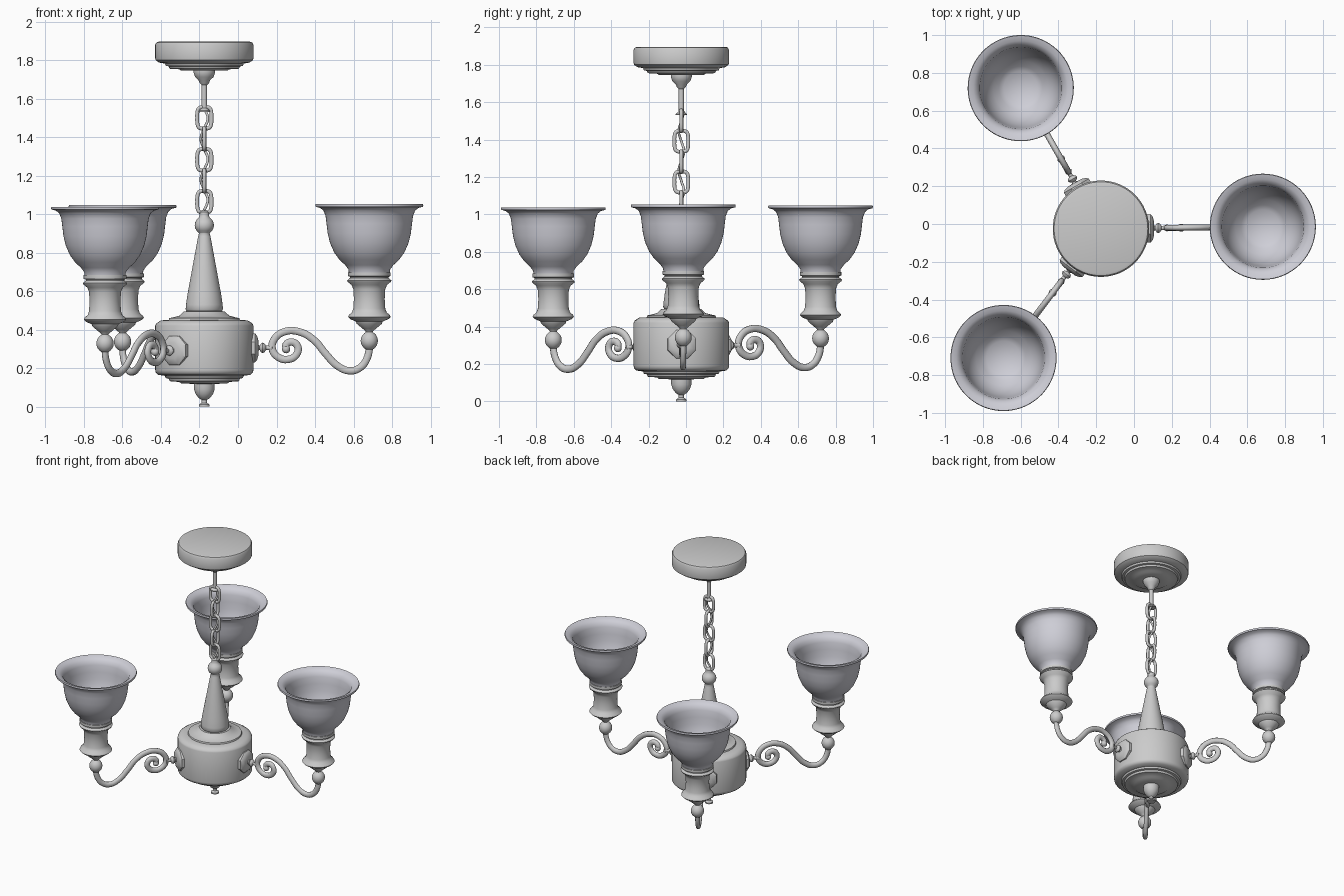
import bpy, bmesh, math
from mathutils import Matrix, Vector

CENTRE = Matrix.Translation((-0.175, -0.025, 0))

glass = bpy.data.materials.new("frosted_glass")
glass.diffuse_color = (0.62, 0.62, 0.68, 1)


def finish(obj, angle=40):
    bpy.ops.object.select_all(action='DESELECT')
    obj.select_set(True)
    bpy.context.view_layer.objects.active = obj
    if obj.type == 'CURVE':
        bpy.ops.object.convert(target='MESH')
        obj = bpy.context.view_layer.objects.active
    bpy.ops.object.shade_smooth_by_angle(angle=math.radians(angle))
    return obj


def lathe(name, profile, matrix, segs=48, angle=40):
    """Revolve (radius, height) points around local z."""
    bm = bmesh.new()
    vs = [bm.verts.new((r, 0, z)) for r, z in profile]
    es = [bm.edges.new(p) for p in zip(vs, vs[1:])]
    bmesh.ops.spin(bm, geom=vs + es, cent=(0, 0, 0), axis=(0, 0, 1),
                   angle=2 * math.pi, steps=segs, use_duplicate=False)
    bmesh.ops.remove_doubles(bm, verts=bm.verts, dist=1e-4)
    bmesh.ops.recalc_face_normals(bm, faces=bm.faces)
    me = bpy.data.meshes.new(name)
    bm.to_mesh(me)
    bm.free()
    obj = bpy.data.objects.new(name, me)
    obj.matrix_world = matrix
    bpy.context.collection.objects.link(obj)
    return finish(obj, angle)


def tube(name, points, radius, matrix, cyclic=False, res=8):
    """Smooth round tube through the given points."""
    cu = bpy.data.curves.new(name, 'CURVE')
    cu.dimensions = '3D'
    cu.bevel_depth = radius
    cu.bevel_resolution = 3
    cu.resolution_u = res
    cu.use_fill_caps = True
    sp = cu.splines.new('BEZIER')
    sp.bezier_points.add(len(points) - 1)
    for bp, co in zip(sp.bezier_points, points):
        bp.co = co
        bp.handle_left_type = bp.handle_right_type = 'AUTO'
    sp.use_cyclic_u = cyclic
    obj = bpy.data.objects.new(name, cu)
    obj.matrix_world = matrix
    bpy.context.collection.objects.link(obj)
    return finish(obj)


def ball(r, h, z, r0=0.0, n=10):
    """Profile points of a bead, from bottom to top."""
    return [(max(r0, r * math.sin(math.pi * i / n)),
             z - h * math.cos(math.pi * i / n)) for i in range(n + 1)]


# ceiling canopy with its stem
lathe("ceiling_canopy", [
    (0, 1.53), (0.03, 1.53), (0.03, 1.537), (0.014, 1.55), (0.014, 1.67), (0.024, 1.68),
    (0.03, 1.695), (0.048, 1.712), (0.056, 1.735), (0.056, 1.745), (0.12, 1.745),
    (0.13, 1.752), (0.18, 1.755), (0.185, 1.767), (0.2, 1.77), (0.205, 1.782),
    (0.235, 1.787), (0.253, 1.8), (0.255, 1.81), (0.255, 1.88), (0.248, 1.892),
    (0.235, 1.896), (0, 1.896)], CENTRE, 64)

# central drum with bottom finial
lathe("drum_body", [
    (0, 0), (0.028, 0), (0.028, 0.01), (0.014, 0.02), (0.014, 0.035), (0.03, 0.045),
    (0.045, 0.065), (0.054, 0.09), (0.054, 0.118), (0.12, 0.12), (0.13, 0.128),
    (0.18, 0.132), (0.185, 0.145), (0.2, 0.148), (0.205, 0.16), (0.24, 0.165),
    (0.253, 0.178), (0.255, 0.19), (0.255, 0.42), (0.25, 0.432), (0.225, 0.448),
    (0.185, 0.45), (0.182, 0.46), (0.165, 0.463), (0.13, 0.472), (0.105, 0.495),
    (0, 0.498)], CENTRE, 64)

# tapered column with ball top
lathe("tapered_column", [
    (0, 0.495), (0.09, 0.495), (0.097, 0.505), (0.095, 0.53), (0.088, 0.58),
    (0.032, 0.885), (0.028, 0.9)] + ball(0.05, 0.048, 0.942, 0.028)[2:9] +
    [(0.024, 0.992), (0.024, 1.01), (0.012, 1.02), (0, 1.02)], CENTRE, 40)

# chain of alternating rounded links
link = []
for i in range(16):
    a = 2 * math.pi * i / 16
    c, s = math.cos(a), math.sin(a)
    link.append((0.037 * math.copysign(abs(c) ** 0.55, c), 0,
                 0.056 * math.copysign(abs(s) ** 0.55, s)))
for i in range(5):
    m = CENTRE @ Matrix.Translation((0, 0, 1.5 - 0.109 * i)) \
        @ Matrix.Rotation(math.pi / 2 * (i % 2), 4, 'Z')
    tube("chain_link_%d" % (i + 1), link, 0.0105, m, True, 3)

# electric cord weaving through the chain
cord = [(0.018 * math.sin(i * 1.57), 0.014 * math.cos(i * 1.57), 1.55 - 0.053 * i)
        for i in range(11)]
tube("cord", cord, 0.007, CENTRE, res=5)

# arm centreline: (distance from axis, height)
ARM = [(0.859, 0.31), (0.845, 0.25), (0.81, 0.203), (0.755, 0.186), (0.69, 0.213),
       (0.63, 0.275), (0.57, 0.345), (0.495, 0.388), (0.42, 0.39), (0.365, 0.352),
       (0.353, 0.3), (0.385, 0.256), (0.44, 0.246), (0.48, 0.273), (0.485, 0.312),
       (0.458, 0.335), (0.425, 0.322), (0.425, 0.3)]

SHADE = [(0, 0.69), (0.106, 0.69), (0.108, 0.712), (0.125, 0.735), (0.155, 0.763),
         (0.182, 0.8), (0.204, 0.85), (0.216, 0.9), (0.222, 0.95), (0.227, 0.99),
         (0.238, 1.018), (0.255, 1.032), (0.278, 1.038), (0.281, 1.045), (0.278, 1.052),
         (0.25, 1.045), (0.228, 1.028), (0.217, 1.0), (0.21, 0.95), (0.204, 0.9),
         (0.192, 0.852), (0.172, 0.807), (0.146, 0.773), (0.115, 0.745), (0.09, 0.725),
         (0, 0.715)]

HOLDER = ball(0.045, 0.048, 0.342, 0.018)[1:10] + [
    (0.02, 0.392), (0.035, 0.405), (0.065, 0.43), (0.07, 0.442), (0.1, 0.455),
    (0.111, 0.466), (0.105, 0.477), (0.09, 0.49), (0.083, 0.51), (0.08, 0.56),
    (0.083, 0.61), (0.092, 0.632), (0.112, 0.648), (0.115, 0.656), (0.1, 0.668),
    (0.1, 0.674), (0.111, 0.678), (0.111, 0.697), (0, 0.697)]
HOLDER = [(0, HOLDER[0][1])] + HOLDER

# wall plate and knob joining each arm to the drum, revolved about the arm direction
PLATE = [(0, 0.225), (0.082, 0.225), (0.082, 0.262), (0.07, 0.273), (0.045, 0.28), (0, 0.282)]
KNOB = [(0, 0.27), (0.02, 0.278), (0.01, 0.287), (0.022, 0.294), (0.027, 0.303),
        (0.022, 0.313), (0.011, 0.32), (0.012, 0.335), (0.02, 0.352), (0, 0.356)]

# three arms
for n, (deg, dz) in enumerate([(0.7, 0.0), (119.7, -0.005), (233.0, -0.014)], 1):
    base = CENTRE @ Matrix.Rotation(math.radians(deg), 4, 'Z') @ Matrix.Translation((0, 0, dz))
    lamp = base @ Matrix.Translation((0.857, 0, 0))
    out = base @ Matrix.Translation((0, 0, 0.305)) @ Matrix.Rotation(math.pi / 2, 4, 'Y')
    tube("scroll_arm_%d" % n, [(s, 0, z) for s, z in ARM], 0.02,
         base @ Matrix.Diagonal((1, 0.8, 1, 1)), res=6)
    tip = Matrix.Translation((0.425, 0, 0.298))
    lathe("scroll_tip_%d" % n, ball(0.021, 0.021, 0), base @ tip, 16)
    lathe("wall_plate_%d" % n, PLATE, out @ Matrix.Rotation(math.pi / 8, 4, 'Z'), 8, 30)
    lathe("arm_knob_%d" % n, KNOB, out, 20)
    lathe("shade_holder_%d" % n, HOLDER, lamp, 40)
    lathe("glass_shade_%d" % n, SHADE, lamp, 64, 50).data.materials.append(glass)
